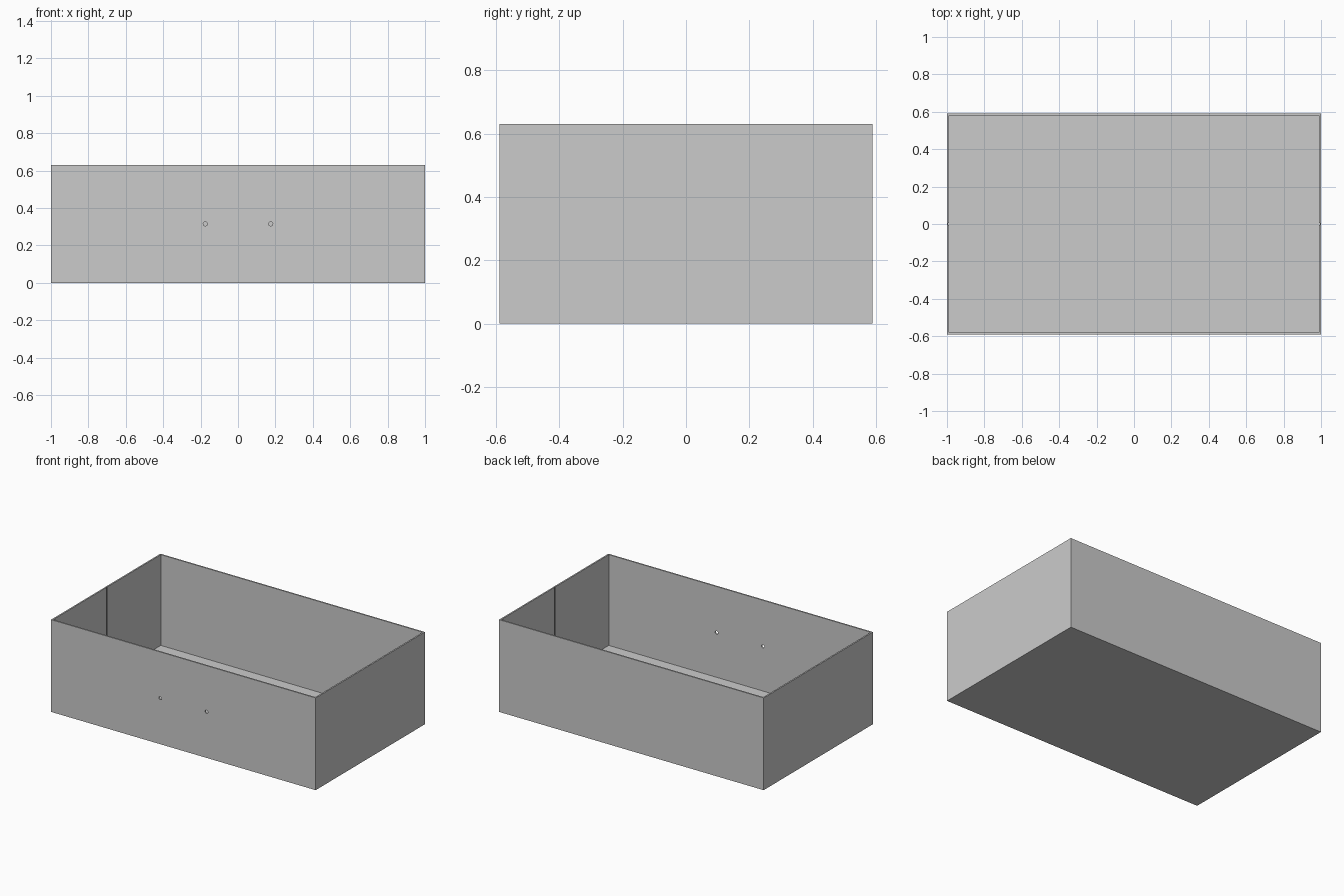
import bpy
import math

if "Cube" in bpy.data.objects:
    bpy.data.objects.remove(bpy.data.objects["Cube"])

L, W, H = 2.0, 1.18, 0.63   # outer size
T = 0.01                    # wall and floor thickness


def box(name, size, loc):
    bpy.ops.mesh.primitive_cube_add(size=1, location=loc)
    ob = bpy.context.object
    ob.name = name
    ob.scale = size
    bpy.ops.object.transform_apply(location=True, rotation=False, scale=True)
    return ob


def cut(target, cutter):
    cutter.hide_render = True
    mod = target.modifiers.new("cut", 'BOOLEAN')
    mod.operation = 'DIFFERENCE'
    mod.solver = 'EXACT'
    mod.object = cutter
    bpy.context.view_layer.objects.active = target
    bpy.ops.object.modifier_apply(modifier=mod.name)
    bpy.data.objects.remove(cutter)


# Open-topped tray
tray = box("drawer_tray", (L, W, H), (0, 0, H / 2))
cut(tray, box("cavity_cutter", (L - 2 * T, W - 2 * T, H), (0, 0, H / 2 + T)))

for side in (-1, 1):
    # Handle screw holes through the front
    bpy.ops.mesh.primitive_cylinder_add(
        vertices=24, radius=0.011, depth=0.1,
        location=(side * 0.175, -W / 2, 0.315), rotation=(math.pi / 2, 0, 0))
    cut(tray, bpy.context.object)
    # Thin divider groove inside each end wall
    cut(tray, box("groove_cutter", (0.01, 0.01, H), (side * (L / 2 - T), 0, H / 2 + T)))
